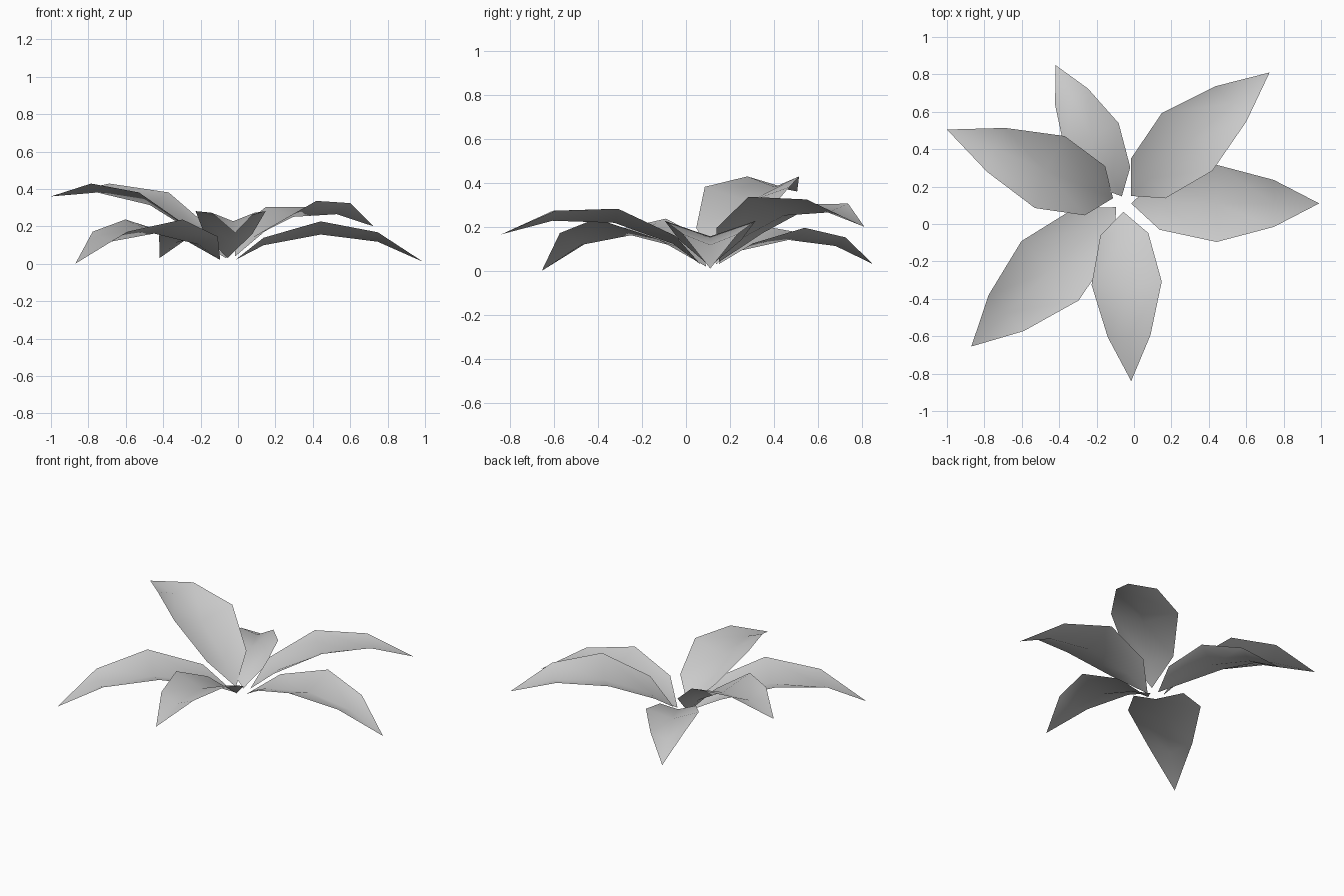
import bpy
import bmesh
from math import radians
from mathutils import Vector, Matrix

cube = bpy.data.objects.get("Cube")
if cube:
    bpy.data.objects.remove(cube, do_unlink=True)

# One pale grey for every leaf
grey = bpy.data.materials.new("pale_grey")
grey.use_nodes = True
colour = (0.6, 0.6, 0.6, 1)
grey.diffuse_color = colour
bsdf = next(n for n in grey.node_tree.nodes if n.type == 'BSDF_PRINCIPLED')
bsdf.inputs["Base Color"].default_value = colour

# Unit leaf rows: distance along, half width, rib height, edge height
ROWS = [(0.15, 0.14, 0.08, 0.12),
        (0.453, 0.205, 0.14, 0.21),
        (0.757, 0.125, 0.105, 0.155)]


def make_leaf(name, base, tip, roll=0):
    """Fold a pointed leaf along its rib and lay it from base to tip."""
    base, tip = Vector(base), Vector(tip)
    along = (tip - base).normalized()
    side = Vector((0, 0, 1)).cross(along).normalized()
    up = along.cross(side)
    frame = Matrix((along, side, up)).transposed()
    frame = frame @ Matrix.Rotation(radians(roll), 3, 'X')
    size = (tip - base).length

    bm = bmesh.new()

    def vert(x, y, z):
        return bm.verts.new(base + frame @ Vector((x, y, z)) * size)

    start, end = vert(0, 0, 0), vert(1, 0, 0)
    rows = [(vert(x, w, edge), vert(x, 0, rib), vert(x, -w, edge))
            for x, w, rib, edge in ROWS]

    # Triangles at both points, quads between the rows
    for i in (0, 1):
        bm.faces.new((start, rows[0][i + 1], rows[0][i]))
        for a, b in zip(rows, rows[1:]):
            bm.faces.new((a[i], a[i + 1], b[i + 1], b[i]))
        bm.faces.new((rows[-1][i], rows[-1][i + 1], end))
    for face in bm.faces:
        face.smooth = True
    bm.normal_update()

    mesh = bpy.data.meshes.new(name)
    bm.to_mesh(mesh)
    bm.free()
    mesh.materials.append(grey)
    bpy.context.collection.objects.link(bpy.data.objects.new(name, mesh))


# Six leaves spread around the centre
make_leaf("left_leaf", (-0.015, 0.11, 0.02), (0.99, 0.11, 0.01))
make_leaf("back_left_leaf", (-0.015, 0.15, 0.04), (0.725, 0.81, 0.2), -4.5)
make_leaf("back_leaf", (-0.065, 0.148, 0.03), (-0.42, 0.85, 0.03))
make_leaf("right_leaf", (-0.112, 0.138, 0.03), (-1.0, 0.505, 0.36))
make_leaf("front_right_leaf", (-0.095, 0.09, 0.02), (-0.87, -0.655, 0.0))
make_leaf("front_leaf", (-0.057, 0.065, 0.03), (-0.015, -0.84, 0.165))
